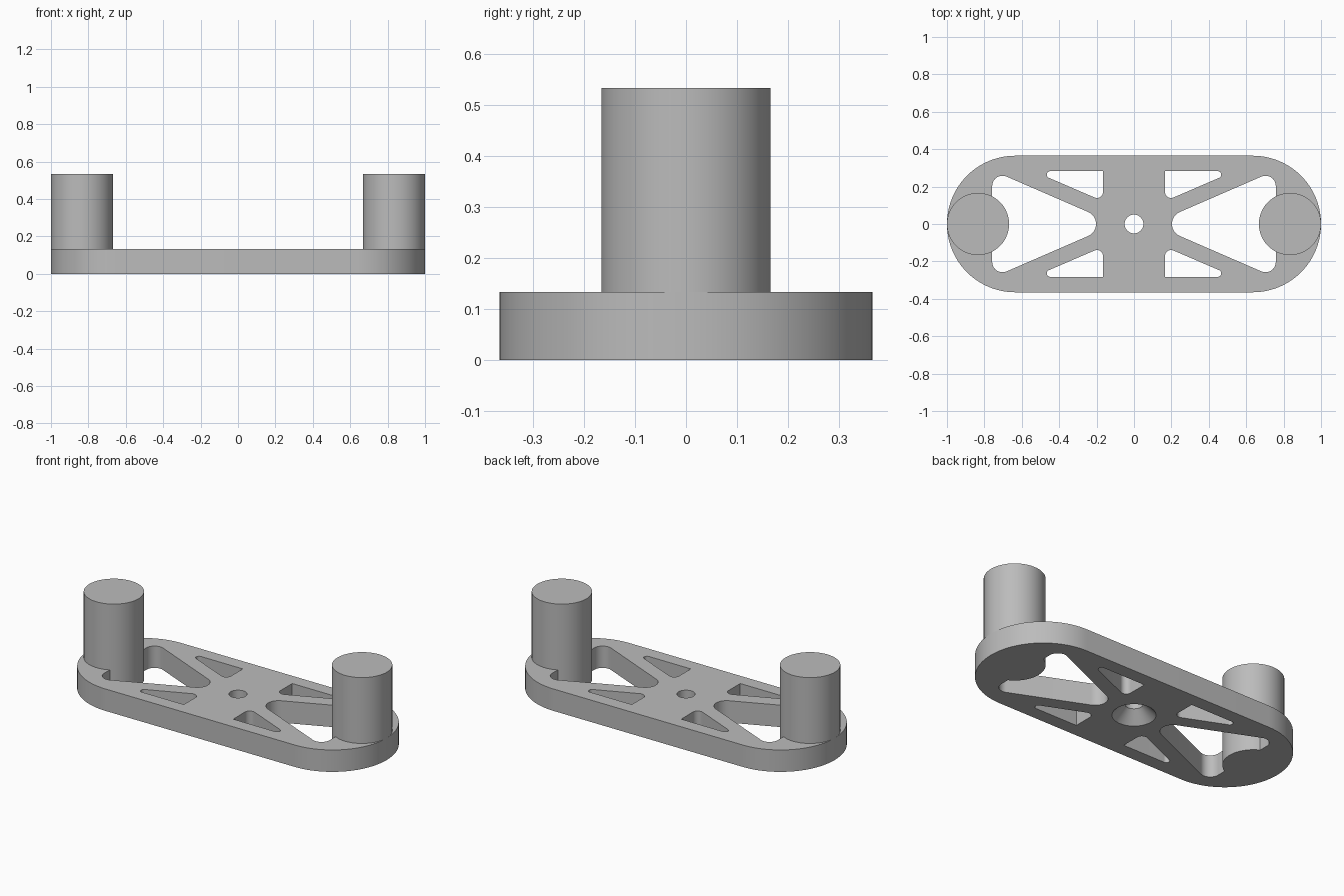
import bpy
import bmesh
from math import cos, sin, tau, radians
from mathutils.geometry import convex_hull_2d

PLATE_H = 0.133
POST_TOP = 0.533
POST_X, POST_R = 0.834, 0.166

cube = bpy.data.objects.get("Cube")
if cube:
    bpy.data.objects.remove(cube, do_unlink=True)

grey = bpy.data.materials.new("matte grey")
grey.use_nodes = True
colour = (0.5, 0.5, 0.5, 1)
grey.diffuse_color = colour
grey.node_tree.nodes["Principled BSDF"].inputs["Base Color"].default_value = colour


def disc(x, y, r, n=96):
    return [(x + r * cos(tau * i / n), y + r * sin(tau * i / n)) for i in range(n)]


def hull(*discs):
    """Outline stretched around discs given as (x, y, radius)."""
    pts = [p for d in discs for p in (disc(*d) if d[2] else [d[:2]])]
    return [pts[i] for i in convex_hull_2d(pts)]


def loft(name, rings):
    """Closed solid through (outline, height) rings with equal point counts."""
    bm = bmesh.new()
    loops = [[bm.verts.new((x, y, z)) for x, y in pts] for pts, z in rings]
    n = len(loops[0])
    for low, high in zip(loops, loops[1:]):
        for i in range(n):
            j = (i + 1) % n
            bm.faces.new((low[i], low[j], high[j], high[i]))
    bm.faces.new(loops[0])
    bm.faces.new(loops[-1])
    bmesh.ops.recalc_face_normals(bm, faces=bm.faces)
    mesh = bpy.data.meshes.new(name)
    bm.to_mesh(mesh)
    bm.free()
    mesh.materials.append(grey)
    obj = bpy.data.objects.new(name, mesh)
    bpy.context.collection.objects.link(obj)
    return obj


def prism(name, outline, z0, z1):
    return loft(name, [(outline, z0), (outline, z1)])


def activate(obj):
    bpy.ops.object.select_all(action="DESELECT")
    obj.select_set(True)
    bpy.context.view_layer.objects.active = obj


def cut(target, cutter):
    """Subtract the cutter from the target and throw the cutter away."""
    mod = target.modifiers.new("cut", "BOOLEAN")
    mod.operation = "DIFFERENCE"
    mod.solver = "EXACT"
    mod.object = cutter
    activate(target)
    bpy.ops.object.modifier_apply(modifier=mod.name)
    bpy.data.objects.remove(cutter, do_unlink=True)


# Rounded base plate
plate = prism("base_plate", hull((-0.635, 0, 0.365), (0.635, 0, 0.365)), 0, PLATE_H)

for s in (-1, 1):
    # Large pocket that wraps around the foot of the post
    pocket = prism("pocket_cutter", hull((s * 0.273, 0, 0.07), (s * 0.703, 0.203, 0.055),
                                         (s * 0.703, -0.203, 0.055)), -0.1, 0.3)
    cut(pocket, prism("post_cutter", disc(s * POST_X, 0, POST_R), -0.2, 0.4))
    cut(plate, pocket)

    # Small triangular pockets along the long edges
    for t in (-1, 1):
        cut(plate, prism("triangle_cutter", hull((s * 0.166, t * 0.283, 0),
                                                 (s * 0.447, t * 0.264, 0.019),
                                                 (s * 0.198, t * 0.171, 0.032)), -0.1, 0.3))

# Centre screw hole, countersunk from below
hole, wide = disc(0, 0, 0.05), disc(0, 0, 0.168)
cut(plate, loft("screw_hole_cutter", [(wide, -0.05), (hole, 0.068), (hole, 0.3)]))

# Upright posts
parts = [plate]
for side, s in (("left", 1), ("right", -1)):
    parts.append(prism(side + "_post", disc(s * POST_X, 0, POST_R), PLATE_H, POST_TOP))

for part in parts:
    activate(part)
    bpy.ops.object.shade_smooth_by_angle(angle=radians(30))
